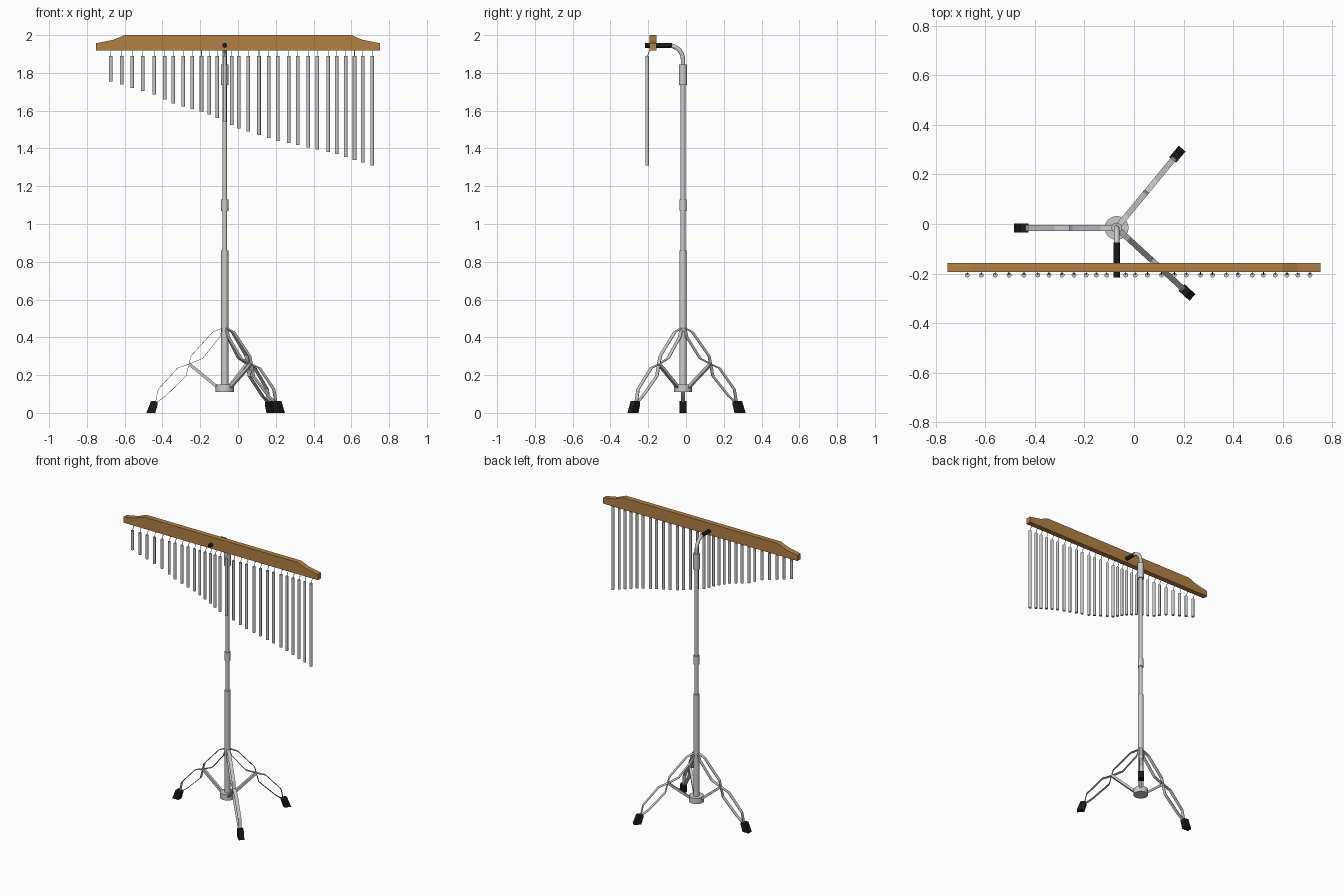
import bpy, bmesh, math
from mathutils import Vector, Matrix

if "Cube" in bpy.data.objects:
    bpy.data.objects.remove(bpy.data.objects["Cube"])

PX, PY = -0.07, -0.016          # pole axis

def material(name, col):
    m = bpy.data.materials.new(name)
    m.diffuse_color = (*col, 1)
    m.use_nodes = True
    m.node_tree.nodes["Principled BSDF"].inputs["Base Color"].default_value = m.diffuse_color
    return m

WOOD = material("wood", (0.45, 0.22, 0.06))
BLACK = material("black_rubber", (0.01, 0.01, 0.01))

def finish(name, bm, mat=None, smooth=False):
    bmesh.ops.recalc_face_normals(bm, faces=bm.faces)
    me = bpy.data.meshes.new(name)
    bm.to_mesh(me)
    bm.free()
    ob = bpy.data.objects.new(name, me)
    bpy.context.collection.objects.link(ob)
    if mat:
        me.materials.append(mat)
    if smooth:
        bpy.context.view_layer.objects.active = ob
        ob.select_set(True)
        bpy.ops.object.shade_smooth_by_angle(angle=math.radians(40))
        ob.select_set(False)
    return ob

def add_rod(bm, a, b, r, n=16):
    a, b = Vector(a), Vector(b)
    rot = (b - a).to_track_quat('Z', 'Y').to_matrix().to_4x4()
    bmesh.ops.create_cone(bm, cap_ends=True, segments=n, radius1=r, radius2=r,
                          depth=(b - a).length,
                          matrix=Matrix.Translation((a + b) / 2) @ rot)

def rod(name, a, b, r, n=24, mat=None):
    bm = bmesh.new()
    add_rod(bm, a, b, r, n)
    return finish(name, bm, mat, True)

def add_prism(bm, pts, t, place):
    """Extrude an outline by thickness t; place(u, w, v) gives the 3D point."""
    lo = [bm.verts.new(place(u, -t / 2, v)) for u, v in pts]
    hi = [bm.verts.new(place(u, t / 2, v)) for u, v in pts]
    bm.faces.new(lo)
    bm.faces.new(hi[::-1])
    for i in range(len(pts)):
        j = (i + 1) % len(pts)
        bm.faces.new((lo[i], lo[j], hi[j], hi[i]))

# wooden bar
half = [(0.753, 1.918), (0.753, 1.957), (0.66, 1.975), (0.6, 2.0)]
outline = half + [(-x, z) for x, z in reversed(half)]
bm = bmesh.new()
add_prism(bm, outline, 0.036, lambda u, w, v: (u, -0.175 + w, v))
finish("wooden_bar", bm, WOOD)

# chimes and their cords
xs = [-.673, -.616, -.56, -.504, -.444, -.388, -.343, -.29, -.242, -.193,
      -.152, -.11, -.07, -.033, .005, .054, .111, .163, .211, .268,
      .317, .372, .42, .477, .522, .57, .617, .661, .71]
curve = [(-.68, 1.757), (-.44, 1.685), (-.34, 1.637), (-.19, 1.594), (-.107, 1.56),
         (.005, 1.505), (.211, 1.44), (.42, 1.395), (.522, 1.37), (.72, 1.306)]

def chime_bottom(x):
    for (x0, z0), (x1, z1) in zip(curve, curve[1:]):
        if x <= x1:
            return z0 + (z1 - z0) * (x - x0) / (x1 - x0)

chimes, cords = bmesh.new(), bmesh.new()
for x in xs:
    add_rod(chimes, (x, -0.206, chime_bottom(x)), (x, -0.206, 1.889), 0.0095, 16)
    add_rod(cords, (x, -0.206, 1.885), (x, -0.19, 1.922), 0.0018, 6)
finish("chimes", chimes, None, True)
finish("chime_cords", cords)

# stand pole
for name, z0, z1, r in [("hub", 0.11, 0.15, 0.048),
                        ("lower_tube", 0.12, 0.86, 0.019),
                        ("upper_rod", 0.85, 1.80, 0.0125),
                        ("height_collar", 1.07, 1.13, 0.019),
                        ("top_collar", 1.735, 1.845, 0.021)]:
    rod(name, (PX, PY, z0), (PX, PY, z1), r)

# bent top arm
cu = bpy.data.curves.new("bent_arm", 'CURVE')
cu.dimensions = '3D'
cu.bevel_depth = 0.0115
cu.bevel_resolution = 4
cu.use_fill_caps = True
R = 0.075
path = [(PX, PY, 1.82)]
for i in range(11):
    a = math.pi / 2 * i / 10
    path.append((PX, PY - R + R * math.cos(a), 1.87 + R * math.sin(a)))
sp = cu.splines.new('POLY')
sp.points.add(len(path) - 1)
for p, co in zip(sp.points, path):
    p.co = (*co, 1)
sp.use_smooth = True
bpy.context.collection.objects.link(bpy.data.objects.new("bent_arm", cu))
rod("arm_grip", (PX, -0.075, 1.946), (PX, -0.216, 1.946), 0.013, 24, BLACK)

# legs: flat straps forming two open hexagons, a brace and a rubber foot
straps = [
    [(.012, .45), (.065, .427), (.178, .302), (.19, .258)],
    [(.012, .45), (.026, .402), (.118, .288), (.19, .258)],
    [(.19, .258), (.25, .237), (.352, .125), (.368, .05)],
    [(.19, .258), (.205, .195), (.315, .088), (.368, .05)],
]
foot = [(.368, 0), (.415, 0), (.39, .064), (.355, .06), (.355, .045)]

def ribbon(path, t=0.0025):
    """Closed outline of an open path given a small thickness."""
    offs = []
    for i, p in enumerate(path):
        d = (Vector(path[min(i + 1, len(path) - 1)]) - Vector(path[max(i - 1, 0)])).normalized()
        offs.append((p, Vector((-d.y, d.x)) * t / 2))
    return ([tuple(Vector(p) + n) for p, n in offs] +
            [tuple(Vector(p) - n) for p, n in reversed(offs)])

for side, deg in [("left", 180), ("back", 50.5), ("front", -42.5)]:
    c, s = math.cos(math.radians(deg)), math.sin(math.radians(deg))
    place = lambda u, w, v: (PX + u * c - w * s, PY + u * s + w * c, v)
    bm = bmesh.new()
    for path in straps:
        add_prism(bm, ribbon(path), 0.023, place)
    finish(side + "_leg", bm)
    bm = bmesh.new()
    add_prism(bm, ribbon([(.035, .133), (.19, .26)], 0.016), 0.018, place)
    finish(side + "_brace", bm)
    bm = bmesh.new()
    add_prism(bm, foot, 0.036, place)
    finish(side + "_foot", bm, BLACK)
